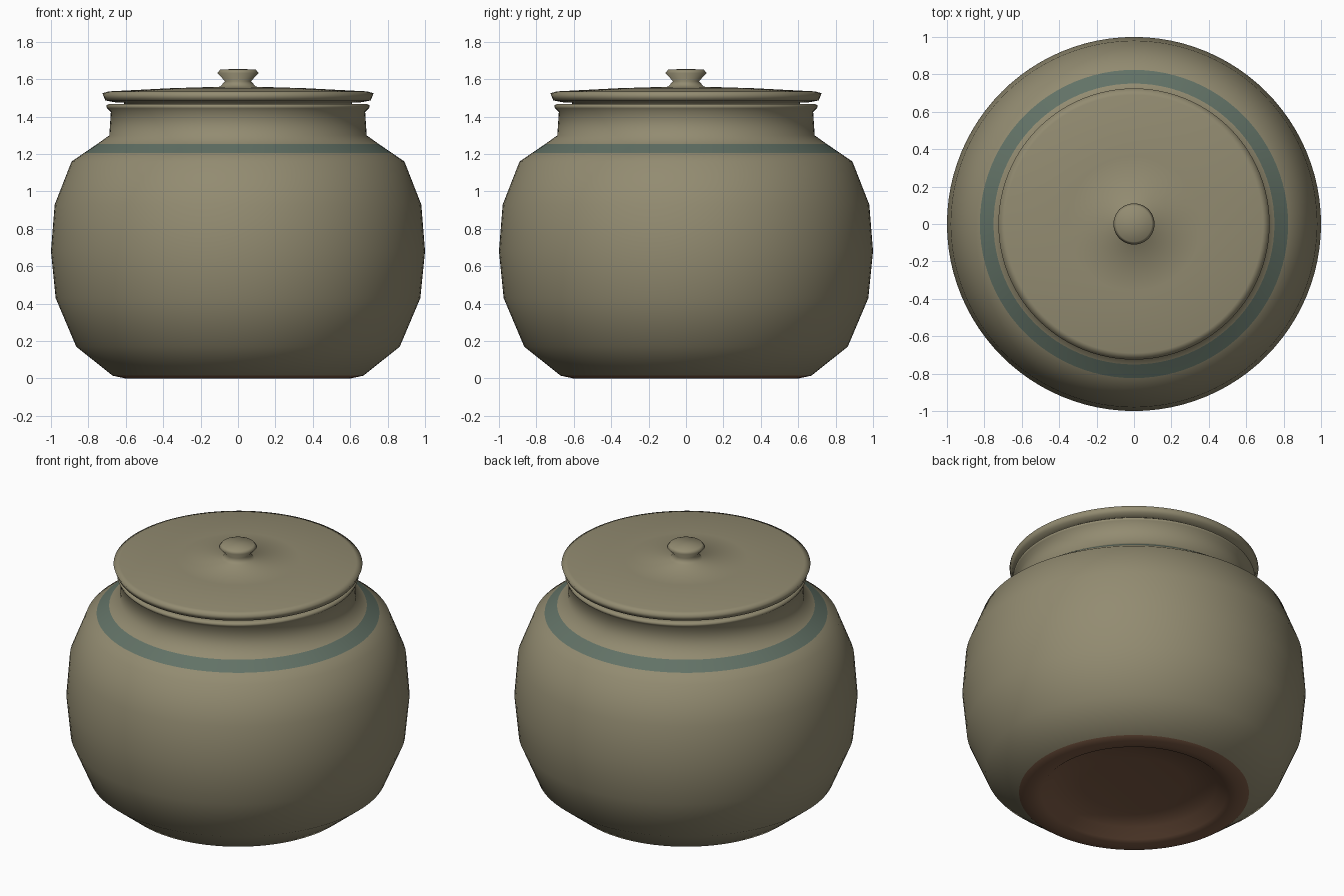
import bpy
import bmesh
import math

SEGMENTS = 96

cube = bpy.data.objects.get("Cube")
if cube:
    bpy.data.objects.remove(cube)


def material(name, colour):
    mat = bpy.data.materials.new(name)
    mat.use_nodes = True
    mat.diffuse_color = (*colour, 1)
    mat.node_tree.nodes["Principled BSDF"].inputs["Base Color"].default_value = (*colour, 1)
    return mat


def lathe(name, profile, mats, rule):
    """Turn a (radius, height) profile around z; rule picks a material per band."""
    bm = bmesh.new()
    rings = []
    for r, z in profile:
        if r == 0:
            rings.append([bm.verts.new((0, 0, z))] * SEGMENTS)
        else:
            angles = [math.tau * i / SEGMENTS for i in range(SEGMENTS)]
            rings.append([bm.verts.new((r * math.cos(a), r * math.sin(a), z)) for a in angles])
    for band, (low, high) in enumerate(zip(rings, rings[1:])):
        for i in range(SEGMENTS):
            j = (i + 1) % SEGMENTS
            corners = list(dict.fromkeys((low[i], low[j], high[j], high[i])))
            face = bm.faces.new(corners)
            face.material_index = rule(band)
            face.smooth = True
    bmesh.ops.recalc_face_normals(bm, faces=bm.faces)
    mesh = bpy.data.meshes.new(name)
    bm.to_mesh(mesh)
    bm.free()
    for mat in mats:
        mesh.materials.append(mat)
    obj = bpy.data.objects.new(name, mesh)
    bpy.context.collection.objects.link(obj)
    return obj


glaze = material("olive glaze", (0.29, 0.26, 0.165))
stripe = material("teal stripe", (0.122, 0.168, 0.133))
clay = material("bare clay", (0.205, 0.105, 0.06))

# Bare underside with a recessed dish inside the foot ring
underside = [(0, 0.08), (0.3, 0.075), (0.48, 0.06), (0.54, 0.01), (0.6, 0), (0.67, 0.015)]
# Rounded belly up to the shoulder
belly = [(0.865, 0.17), (0.975, 0.43), (1, 0.68), (0.98, 0.93), (0.89, 1.16)]
# Painted band lies on the straight slope of the shoulder
band_edges = [(0.824, 1.205), (0.751, 1.255)]
# Neck and flared lip
neck = [(0.688, 1.3), (0.68, 1.425), (0.7, 1.445), (0.705, 1.458), (0.69, 1.468), (0.64, 1.465)]
# Hollow inside
inside = [(0.62, 1.42), (0.62, 1.3), (0.82, 1.13), (0.92, 0.68), (0.8, 0.24), (0.6, 0.13), (0, 0.12)]

clay_bands = len(underside) - 1
stripe_band = len(underside) + len(belly)


def pot_rule(band):
    if band < clay_bands:
        return 2
    return 1 if band == stripe_band else 0


lathe("pot_body", underside + belly + band_edges + neck + inside, [glaze, stripe, clay], pot_rule)

# Lid with a turned knob, and a plug that sits inside the neck
lid = [(0, 1.4), (0.56, 1.4), (0.6, 1.42), (0.61, 1.475), (0.66, 1.477), (0.71, 1.487),
       (0.725, 1.525), (0.69, 1.535), (0.36, 1.552), (0.095, 1.56),
       (0.07, 1.59), (0.11, 1.633), (0.095, 1.652), (0, 1.655)]
lathe("lid", lid, [glaze], lambda band: 0)
